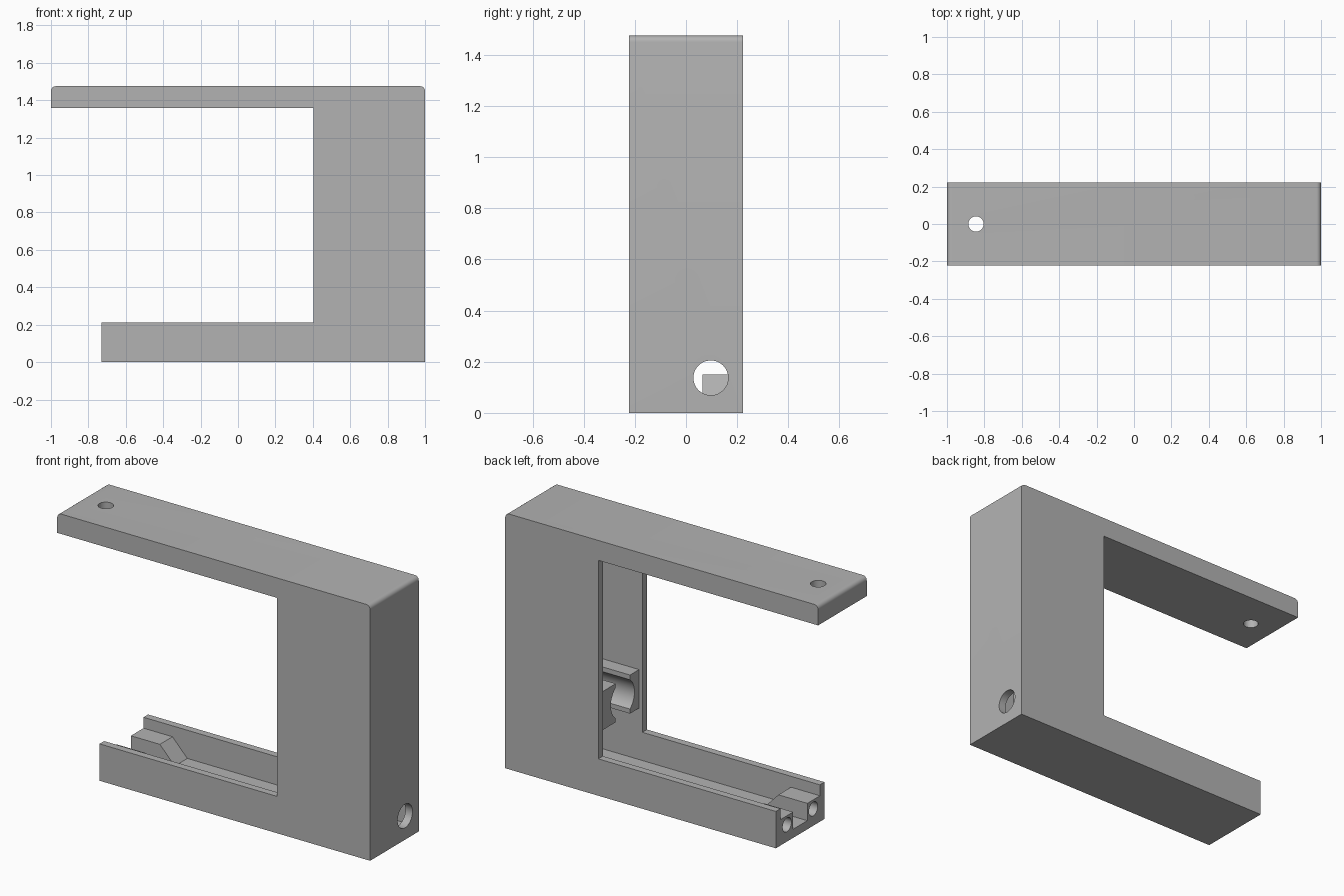
import bpy
import bmesh
import math
from mathutils import Matrix

if "Cube" in bpy.data.objects:
    bpy.data.objects.remove(bpy.data.objects["Cube"], do_unlink=True)

grey = bpy.data.materials.new("plain grey")
grey.use_nodes = True
grey.diffuse_color = (0.45, 0.45, 0.45, 1)
grey.node_tree.nodes["Principled BSDF"].inputs["Base Color"].default_value = grey.diffuse_color


def add_object(name, bm):
    bmesh.ops.recalc_face_normals(bm, faces=bm.faces)
    mesh = bpy.data.meshes.new(name)
    bm.to_mesh(mesh)
    bm.free()
    mesh.materials.append(grey)
    obj = bpy.data.objects.new(name, mesh)
    bpy.context.collection.objects.link(obj)
    return obj


def extrude_profile(name, points, y0, y1):
    """Extrude an (x, z) outline from y0 to y1."""
    bm = bmesh.new()
    face = bm.faces.new([bm.verts.new((x, y0, z)) for x, z in points])
    new = bmesh.ops.extrude_face_region(bm, geom=[face])["geom"]
    verts = [v for v in new if isinstance(v, bmesh.types.BMVert)]
    bmesh.ops.translate(bm, verts=verts, vec=(0, y1 - y0, 0))
    return add_object(name, bm)


def box(name, x0, x1, y0, y1, z0, z1):
    return extrude_profile(name, [(x0, z0), (x1, z0), (x1, z1), (x0, z1)], y0, y1)


def cylinder(name, centre, radius, length, axis):
    bm = bmesh.new()
    turn = Matrix.Rotation(math.pi / 2, 4, "Y") if axis == "x" else Matrix()
    bmesh.ops.create_cone(bm, cap_ends=True, segments=48, radius1=radius, radius2=radius,
                          depth=length, matrix=Matrix.Translation(centre) @ turn)
    return add_object(name, bm)


def cut(target, *cutters):
    for cutter in cutters:
        mod = target.modifiers.new("cut", "BOOLEAN")
        mod.operation, mod.solver, mod.object = "DIFFERENCE", "EXACT", cutter
        bpy.context.view_layer.objects.active = target
        bpy.ops.object.modifier_apply(modifier=mod.name)
        bpy.data.objects.remove(cutter, do_unlink=True)


def smooth(obj):
    bpy.ops.object.select_all(action="DESELECT")
    obj.select_set(True)
    bpy.context.view_layer.objects.active = obj
    bpy.ops.object.shade_smooth_by_angle(angle=math.radians(30))


HALF, INNER, FLOOR = 0.222, 0.18, 0.05
END, COLUMN, TOP, UNDER, RIM = -0.73, 0.405, 1.475, 1.36, 0.213
ROUND = 0.025


def corner(x, start):
    """Quarter-round outline points for a top corner."""
    angles = [math.radians(start + 15 * i) for i in range(7)]
    return [(x + ROUND * math.cos(a), TOP - ROUND + ROUND * math.sin(a)) for a in angles]


# C-shaped frame with rounded upper ends
outline = [(END, 0), (1, 0)] + corner(1 - ROUND, 0) + corner(ROUND - 1, 90)
outline += [(-1, UNDER), (COLUMN, UNDER), (COLUMN, RIM), (END, RIM)]
frame = extrude_profile("frame", outline, -HALF, HALF)

# Hollow column and channel, cable hole, hole in the arm
cut(frame,
    box("cavity", -0.8, 0.955, -INNER, INNER, FLOOR, UNDER - 0.004),
    cylinder("cable_hole", (1, 0.097, 0.137), 0.068, 0.2, "x"),
    cylinder("arm_hole", (-0.845, 0, 1.42), 0.041, 0.3, "z"))
smooth(frame)

# Ramped screw blocks at the open end of the channel
ramp = [(END, FLOOR), (-0.45, FLOOR), (-0.545, 0.15), (END, 0.15)]
for side, label in ((1, "back"), (-1, "front")):
    block = extrude_profile(label + "_screw_block", ramp, side * 0.065, side * INNER)
    cut(block, cylinder("screw_hole", (END, side * 0.12, 0.097), 0.04, 0.3, "x"))
    smooth(block)

# Pair of curved cradles inside the column
for label, y0, y1 in (("back", 0.033, INNER), ("front", -INNER, -0.097)):
    cradle = box(label + "_cradle", 0.426, 0.72, y0, y1, 0.347, 0.57)
    cut(cradle, cylinder("cradle_groove", (0.57, -0.03, 0.458), 0.108, 0.6, "x"))
    smooth(cradle)
